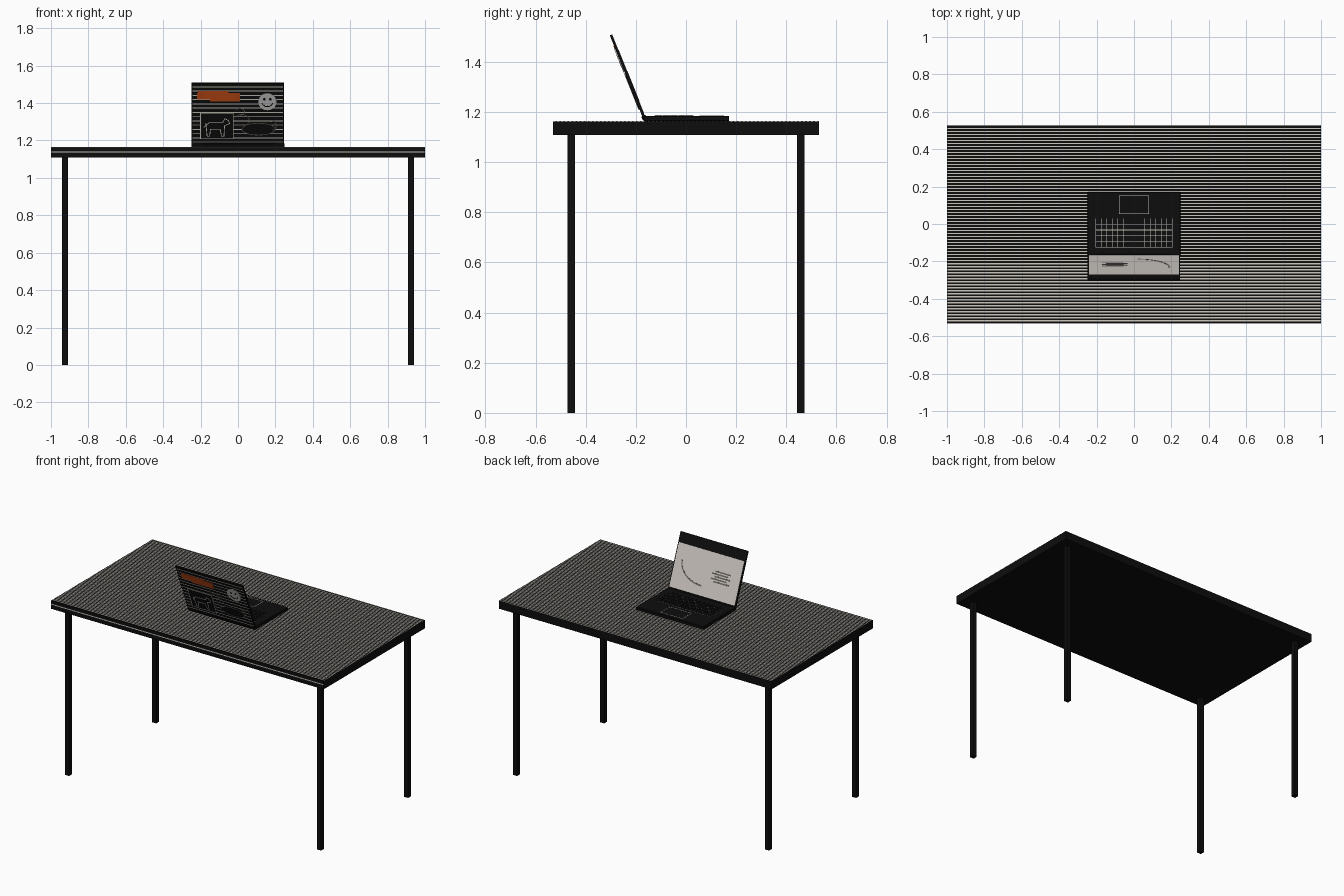
import bpy, bmesh, math
from mathutils import Matrix, Vector

if "Cube" in bpy.data.objects:
    bpy.data.objects.remove(bpy.data.objects["Cube"])


def material(name, rgb):
    m = bpy.data.materials.new(name)
    m.diffuse_color = (*rgb, 1)
    m.use_nodes = True
    m.node_tree.nodes["Principled BSDF"].inputs["Base Color"].default_value = m.diffuse_color
    return m


BLACK = material("black", (0.004, 0.004, 0.004))
PALE = material("pale stripe", (0.62, 0.59, 0.53))
SCREEN = material("screen grey", (0.60, 0.56, 0.52))
INK = material("ink grey", (0.14, 0.13, 0.12))
ORANGE = material("orange", (0.50, 0.065, 0.008))
SILVER = material("silver", (0.50, 0.50, 0.48))

WORLD = Matrix.Identity(4)


def finish(name, bm, mat, frame=WORLD):
    bmesh.ops.recalc_face_normals(bm, faces=bm.faces)
    me = bpy.data.meshes.new(name)
    bm.to_mesh(me)
    bm.free()
    me.materials.append(mat)
    ob = bpy.data.objects.new(name, me)
    ob.matrix_world = frame
    bpy.context.collection.objects.link(ob)
    return ob


def boxes(name, items, mat, frame=WORLD):
    """Each item is (x0, x1, y0, y1, z0, z1)."""
    bm = bmesh.new()
    for x0, x1, y0, y1, z0, z1 in items:
        m = Matrix.Translation(((x0 + x1) / 2, (y0 + y1) / 2, (z0 + z1) / 2))
        m = m @ Matrix.Diagonal((x1 - x0, y1 - y0, z1 - z0, 1))
        bmesh.ops.create_cube(bm, size=1, matrix=m)
    return finish(name, bm, mat, frame)


def disc(bm, x, y, r, z0, z1, n=24):
    m = Matrix.Translation((x, y, (z0 + z1) / 2))
    bmesh.ops.create_cone(bm, cap_ends=True, segments=n, radius1=r, radius2=r,
                          depth=z1 - z0, matrix=m)


def ribbons(name, paths, width, z0, z1, mat, frame):
    """Thin flat lines that follow paths of (x, y) points."""
    bm = bmesh.new()
    for path in paths:
        for a, b in zip(path, path[1:]):
            a, b = Vector((*a, 0)), Vector((*b, 0))
            d = b - a
            c = (a + b) / 2
            m = Matrix.Translation((c.x, c.y, (z0 + z1) / 2))
            m = m @ Matrix.Rotation(math.atan2(d.y, d.x), 4, 'Z')
            m = m @ Matrix.Diagonal((d.length + width * 0.6, width, z1 - z0, 1))
            bmesh.ops.create_cube(bm, size=1, matrix=m)
    return finish(name, bm, mat, frame)


def arc(cx, cy, rx, ry, a0, a1, n=14):
    return [(cx + rx * math.cos(math.radians(a0 + (a1 - a0) * i / n)),
             cy + ry * math.sin(math.radians(a0 + (a1 - a0) * i / n)))
            for i in range(n + 1)]


def frame_path(x0, x1, y0, y1):
    return [(x0, y0), (x1, y0), (x1, y1), (x0, y1), (x0, y0)]


# Table: slab, striped surface, front edge line, four square legs
boxes("tabletop", [(-1, 1, -0.53, 0.53, 1.108, 1.163)], BLACK)
rows = 66
step = 1.06 / rows
boxes("tabletop_stripes",
      [(-1, 1, -0.53 + (i + 0.6) * step, -0.53 + (i + 1) * step, 1.1625, 1.164)
       for i in range(rows)], PALE)
boxes("front_edge_line", [(-1, 1, -0.531, -0.5295, 1.136, 1.142)], PALE)
boxes("legs", [(sx * 0.925 - 0.015, sx * 0.925 + 0.015,
                sy * 0.457 - 0.015, sy * 0.457 + 0.015, 0, 1.11)
               for sx in (-1, 1) for sy in (-1, 1)], BLACK)

# Laptop base with keyboard and touchpad
base = boxes("laptop_base", [(-0.248, 0.248, -0.17, 0.172, 1.163, 1.185)], BLACK)
bev = base.modifiers.new("rounded edges", 'BEVEL')
bev.width = 0.003
boxes("keyboard_backing", [(-0.205, 0.205, -0.125, 0.03, 1.184, 1.186)], SCREEN)
kx, ky = 0.41 / 14, 0.155 / 5
boxes("keys", [(-0.205 + i * kx + 0.0012, -0.205 + (i + 1) * kx - 0.0012,
                -0.125 + j * ky + 0.0015, -0.125 + (j + 1) * ky - 0.0015,
                1.185, 1.188) for i in range(14) for j in range(5)], BLACK)
ribbons("touchpad_outline", [frame_path(-0.08, 0.08, 0.055, 0.15)],
        0.003, 1.1845, 1.186, SCREEN, WORLD)

# Lid frame: local x across, y up the lid, z out of the lid's outer side
up = Vector((0, -0.13, 0.325)).normalized()
out = Vector((1, 0, 0)).cross(up)
LID = Matrix((Vector((1, 0, 0)), up, out)).transposed().to_4x4()
LID.translation = (0, -0.168, 1.18)

boxes("laptop_lid", [(-0.248, 0.246, -0.012, 0.353, -0.005, 0.005)], BLACK, LID)
boxes("laptop_hinge", [(-0.2, 0.2, -0.01, 0.006, -0.009, 0.009)], BLACK, LID)

# Screen side: display with a curve and lines of text-like bars
boxes("display", [(-0.24, 0.24, 0.012, 0.288, -0.0065, -0.004)], SCREEN, LID)
ribbons("display_curve", [arc(0.02, 0.19, 0.17, 0.12, -90, 0)],
        0.008, -0.0075, -0.006, INK, LID)
boxes("display_lines",
      [(-0.17 + 0.02 * (i % 2), -0.035 - 0.022 * ((i + 1) % 2),
        0.112 + i * 0.016, 0.121 + i * 0.016, -0.0075, -0.006)
       for i in range(5)], INK, LID)

# Outer side: pale lines across the lid
boxes("lid_stripes", [(-0.243, 0.241, 0.012 + i * 0.0245, 0.0165 + i * 0.0245,
                       0.0045, 0.006) for i in range(14)], PALE, LID)

# Orange strip sticker with a ragged lower edge
boxes("orange_sticker", [(-0.22, 0.012, 0.262, 0.298, 0.005, 0.008),
                         (-0.215, -0.05, 0.29, 0.309, 0.005, 0.008),
                         (-0.15, 0.012, 0.25, 0.27, 0.005, 0.008)], ORANGE, LID)

# Smiling face sticker
bm = bmesh.new()
disc(bm, 0.157, 0.248, 0.049, 0.005, 0.009, 32)
finish("face_sticker", bm, SILVER, LID)
bm = bmesh.new()
for sx in (-1, 1):
    disc(bm, 0.157 + sx * 0.016, 0.262, 0.007, 0.0085, 0.01, 12)
finish("face_eyes", bm, BLACK, LID)
ribbons("face_mouth", [arc(0.157, 0.25, 0.03, 0.03, 200, 340)],
        0.005, 0.0085, 0.01, BLACK, LID)

# Square sticker with a four-legged animal outline
boxes("square_sticker", [(-0.2, -0.025, 0.035, 0.182, 0.005, 0.008)], BLACK, LID)
animal = [(-0.172, 0.125), (-0.165, 0.05), (-0.152, 0.05), (-0.147, 0.09),
          (-0.095, 0.09), (-0.088, 0.05), (-0.075, 0.05), (-0.072, 0.11),
          (-0.045, 0.122), (-0.05, 0.138), (-0.07, 0.152), (-0.082, 0.128),
          (-0.155, 0.128), (-0.182, 0.1)]
ribbons("square_sticker_lines", [frame_path(-0.2, -0.025, 0.035, 0.182), animal],
        0.004, 0.0075, 0.009, PALE, LID)

# Lamp-shaped sticker: dark body, spout and rising smoke drawn in outline
body = arc(0.11, 0.09, 0.09, 0.034, 0, 360, 24)
bm = bmesh.new()
bm.faces.new([bm.verts.new((x, y, 0.0075)) for x, y in body])
ob = finish("lamp_sticker", bm, BLACK, LID)
ribbons("lamp_sticker_lines",
        [body, arc(0.02, 0.14, 0.04, 0.035, -60, 150),
         arc(0.01, 0.19, 0.025, 0.02, -90, 160), arc(0.185, 0.11, 0.02, 0.025, -90, 120)],
        0.0035, 0.0072, 0.0088, INK, LID)
